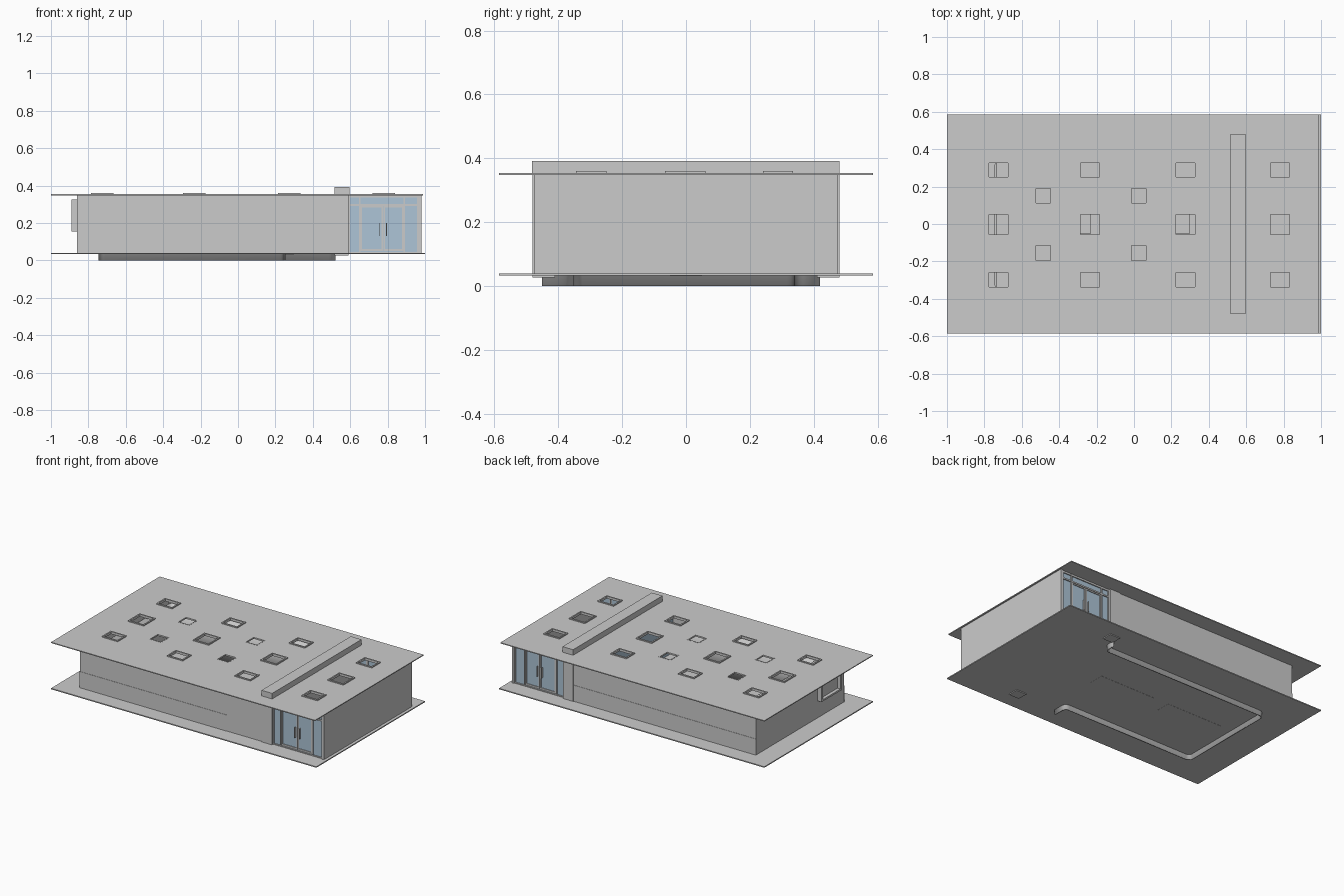
import bpy, bmesh, math
from mathutils import Matrix

if "Cube" in bpy.data.objects:
    bpy.data.objects.remove(bpy.data.objects["Cube"])


def boxes(name, specs, mat=None):
    """One object made of boxes given as (x0, x1, y0, y1, z0, z1)."""
    bm = bmesh.new()
    for x0, x1, y0, y1, z0, z1 in specs:
        m = (Matrix.Translation(((x0 + x1) / 2, (y0 + y1) / 2, (z0 + z1) / 2))
             @ Matrix.Diagonal((x1 - x0, y1 - y0, z1 - z0, 1)))
        bmesh.ops.create_cube(bm, size=1, matrix=m)
    return finish(name, bm, mat)


def finish(name, bm, mat=None):
    me = bpy.data.meshes.new(name)
    bm.to_mesh(me)
    bm.free()
    ob = bpy.data.objects.new(name, me)
    bpy.context.collection.objects.link(ob)
    if mat:
        me.materials.append(mat)
    return ob


def thicken(ob, t, offset=0):
    mod = ob.modifiers.new("thickness", 'SOLIDIFY')
    mod.thickness, mod.offset = t, offset


def rim(x0, x1, y0, y1, z0, z1, t):
    """Four boxes forming a rectangular rim lying flat."""
    return [(x0, x1, y0, y0 + t, z0, z1), (x0, x1, y1 - t, y1, z0, z1),
            (x0, x0 + t, y0 + t, y1 - t, z0, z1), (x1 - t, x1, y0 + t, y1 - t, z0, z1)]


glass = bpy.data.materials.new("blue_glass")
glass.diffuse_color = (0.42, 0.56, 0.68, 1)
glass.use_nodes = True
glass.node_tree.nodes["Principled BSDF"].inputs["Base Color"].default_value = glass.diffuse_color

F, C = 0.040, 0.348          # floor top and ceiling
W = 0.475                    # half depth of the building

# ground slab
boxes("ground_slab", [(-1, 1, -0.585, 0.585, 0.033, F)])

# skylight openings: twelve raised ones, four small flush ones
big = [(x - 0.06, x + 0.06, y - h, y + h) for x in (-0.725, -0.235, 0.275, 0.78)
       for y, h in ((-0.297, 0.048), (-0.002, 0.063), (0.288, 0.047))]
small = [(x, x + 0.09, y, y + 0.09) for x in (-0.53, -0.02) for y in (-0.2, 0.105)]
holes = big + small

# roof plate with the openings left out of its grid
xs = sorted({-1, 0.99} | {v for h in holes for v in h[:2]})
ys = sorted({-0.585, 0.585} | {v for h in holes for v in h[2:]})
bm = bmesh.new()
grid = [[bm.verts.new((x, y, 0.351)) for y in ys] for x in xs]
for i in range(len(xs) - 1):
    for j in range(len(ys) - 1):
        cx, cy = (xs[i] + xs[i + 1]) / 2, (ys[j] + ys[j + 1]) / 2
        if not any(a < cx < b and c < cy < d for a, b, c, d in holes):
            bm.faces.new((grid[i][j], grid[i + 1][j], grid[i + 1][j + 1], grid[i][j + 1]))
bmesh.ops.delete(bm, geom=[v for v in bm.verts if not v.link_faces], context='VERTS')
thicken(finish("roof_plate", bm), 0.006)

# skylight rims
for n, h in enumerate(big):
    boxes(f"skylight_rim_{n + 1}", rim(*h, 0.345, 0.361, 0.009))
for n, h in enumerate(small):
    boxes(f"small_skylight_rim_{n + 1}", rim(*h, 0.345, 0.355, 0.006))

# outer walls
T = 0.012
boxes("front_wall", [(-0.86, 0.52, -W, -W + T, F, C)])
boxes("back_wall", [(-0.86, 0.52, W - T, W, F, C)])
boxes("left_wall", [(-0.86, -0.86 + T, -W + T, W - T, F, C)])
boxes("right_wall", [(0.965, 0.98, -W, W, F, C)])

# shallow bands along the lower walls
boxes("front_lower_band", [(-0.862, 0.25, -W - 0.002, -W, F, 0.15)])
boxes("back_lower_band", [(-0.862, 0.52, W, W + 0.002, F, 0.15)])

# portal over the roof: beam and two legs
boxes("portal_beam", [(0.515, 0.595, -0.482, 0.48, 0.35, 0.392)])
for side, s in (("front", -1), ("back", 1)):
    y0, y1 = sorted((s * 0.41, s * 0.481))
    boxes(f"{side}_portal_leg", [(0.515, 0.592, y0, y1, 0.027, 0.35)])

# box window on the left wall
y0, y1, z0, z1, t = -0.405, -0.19, 0.155, 0.325, 0.012
boxes("window_box_frame", [(-0.89, -0.86, y0, y1, z0, z0 + t), (-0.89, -0.86, y0, y1, z1 - t, z1),
                           (-0.89, -0.86, y0, y0 + t, z0 + t, z1 - t),
                           (-0.89, -0.86, y1 - t, y1, z0 + t, z1 - t)])
boxes("window_box_pane", [(-0.868, -0.862, y0 + t, y1 - t, z0 + t, z1 - t)])

# glazed bays with mullions, transom and double doors, front and back
for side, s in (("front", -1), ("back", 1)):
    def layer(x0, x1, z0, z1, inner, outer):
        a, b = sorted((s * inner, s * outer))
        return (x0, x1, a, b, z0, z1)
    boxes(f"{side}_glazing", [layer(0.592, 0.965, F, 0.34, 0.458, 0.462)], glass)
    bars = [layer(x - 0.004, x + 0.004, F, C, 0.453, 0.47) for x in (0.596, 0.65, 0.89, 0.962)]
    bars += [layer(0.592, 0.965, a, b, 0.453, 0.469) for a, b in
             ((F, 0.046), (0.292, 0.302), (0.336, C))]
    boxes(f"{side}_glazing_frame", bars)
    for k, (a, b) in enumerate(((0.656, 0.774), (0.778, 0.884))):
        e = 0.007
        boxes(f"{side}_door_frame_{k + 1}",
              [layer(a, a + e, 0.05, 0.29, 0.454, 0.467), layer(b - e, b, 0.05, 0.29, 0.454, 0.467),
               layer(a + e, b - e, 0.05, 0.06, 0.454, 0.467),
               layer(a + e, b - e, 0.282, 0.29, 0.454, 0.467)])
        hx = b - 0.016 if k == 0 else a + 0.016
        boxes(f"{side}_door_handle_{k + 1}", [layer(hx - 0.002, hx + 0.002, 0.13, 0.2, 0.46, 0.475)])


# inner lining wall: U-shaped in plan with rounded corners, reaching the ground
def corner(cx, cy, r, a0, a1):
    return [(cx + r * math.cos(math.radians(a0 + (a1 - a0) * k / 6)),
             cy + r * math.sin(math.radians(a0 + (a1 - a0) * k / 6))) for k in range(7)]


r = 0.03
path = ([(0.25, -0.45)] + corner(0.25 - r, -0.355 - r, r, 0, 90)
        + corner(-0.74 + r, -0.355 + r, r, 270, 180)
        + corner(-0.74 + r, 0.345 - r, r, 180, 90)
        + corner(0.515 - r, 0.345 + r, r, -90, 0) + [(0.515, 0.42)])
bm = bmesh.new()
lo = [bm.verts.new((x, y, 0)) for x, y in path]
hi = [bm.verts.new((x, y, 0.34)) for x, y in path]
for i in range(len(path) - 1):
    f = bm.faces.new((lo[i], lo[i + 1], hi[i + 1], hi[i]))
    f.smooth = 2 < len(path)
lining = finish("inner_lining_wall", bm)
thicken(lining, 0.01)
bpy.context.view_layer.objects.active = lining
lining.select_set(True)
bpy.ops.object.shade_smooth_by_angle(angle=math.radians(30))

# interior counters and glass partition glimpsed through the skylights
for n, x in enumerate((-0.65, -0.12)):
    boxes(f"interior_counter_{n + 1}", [(x, x + 0.42, -0.05, 0.05, 0.032, 0.11)])
boxes("interior_glass_partition", [(0.42, 0.425, -0.46, 0.34, F, 0.34)], glass)
boxes("interior_partition", [(0.535, 0.55, -0.41, 0.41, F, C)])
